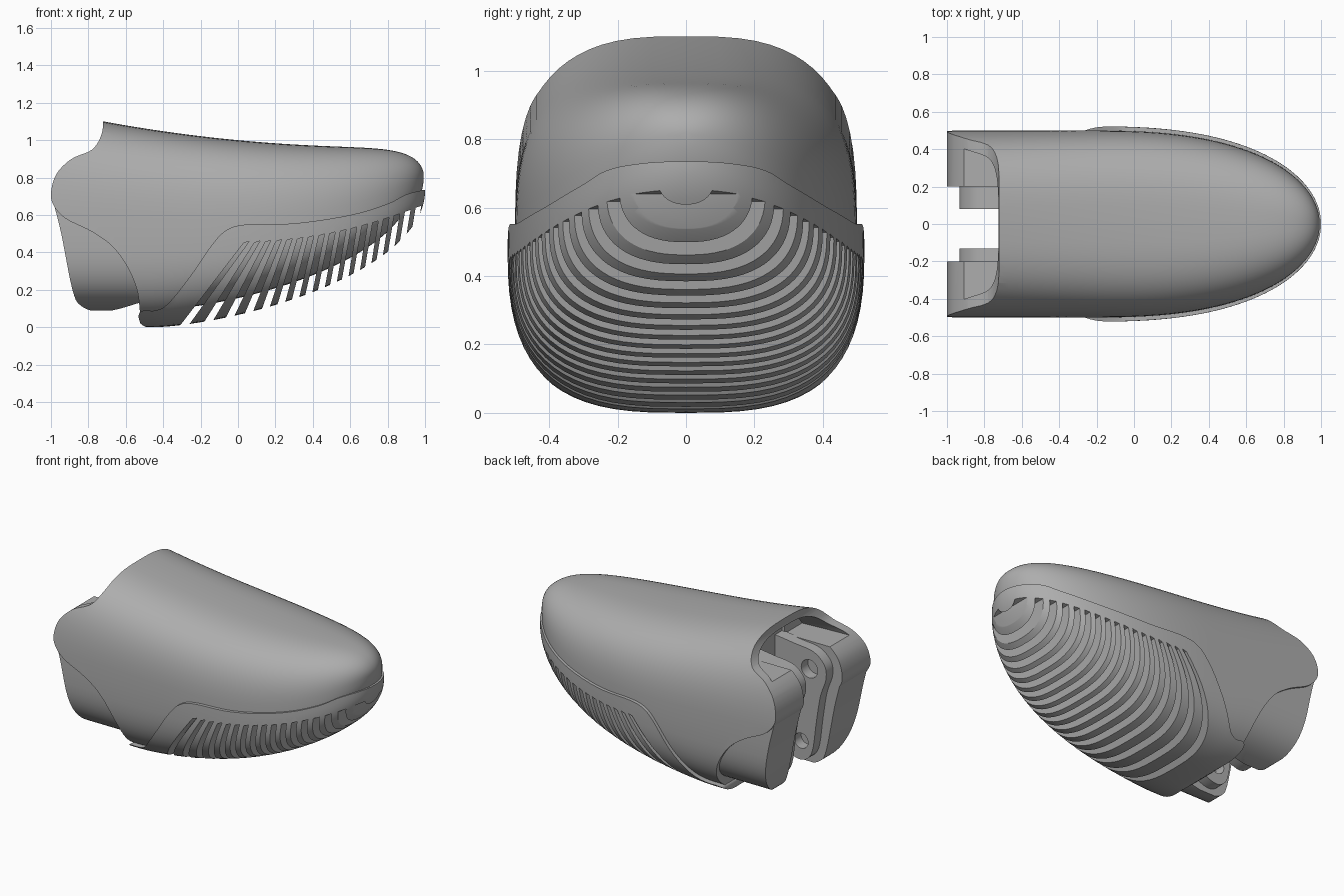
import bpy, bmesh, math

cube = bpy.data.objects.get("Cube")
if cube:
    bpy.data.objects.remove(cube, do_unlink=True)

grey = bpy.data.materials.new("plain_grey")
grey.use_nodes = True
grey.diffuse_color = (0.42, 0.42, 0.42, 1)
grey.node_tree.nodes["Principled BSDF"].inputs["Base Color"].default_value = grey.diffuse_color


def finish(name, bm):
    bmesh.ops.recalc_face_normals(bm, faces=bm.faces)
    mesh = bpy.data.meshes.new(name)
    bm.to_mesh(mesh)
    bm.free()
    mesh.materials.append(grey)
    obj = bpy.data.objects.new(name, mesh)
    bpy.context.collection.objects.link(obj)
    return obj


def rise(x, start, end, power):
    """Quarter-round falloff: 1 at start, 0 at end."""
    u = min(max((x - start) / (end - start), 0), 1)
    return math.sqrt(max(1 - u ** power, 0))


def loft(name, x0, x1, grow, lift, tip, sides=72, steps=56):
    """Fingertip-shaped solid made of superellipse rings along x."""
    bm = bmesh.new()
    rings = []
    for i in range(steps + 1):
        x = x0 + (x1 - x0) * math.sin(math.pi / 2 * i / steps * 0.985)
        end = max(x1, 0.9)
        u = min(max((x + 0.2) / (end + 0.2), 0), 1)
        half = (0.5 + grow) * rise(x, -0.2, end, 2.45)
        line = 1 - 0.095 * x + 0.062 * x * x + min(grow, 0)
        top = tip + (line - tip) * rise(x, -0.72, end, 14)
        low = tip + (lift - tip) * rise(x, -0.45, end, 1.5)
        mid = 0.5 + (tip - 0.5) * u ** 3
        n = 2 / (3 - 0.8 * u ** 3)
        ring = []
        for k in range(sides):
            a = math.tau * k / sides
            c, s = math.cos(a), math.sin(a)
            y = math.copysign(abs(c) ** n, c) * half
            z = mid + math.copysign(abs(s) ** n, s) * (top - mid if s > 0 else mid - low)
            ring.append(bm.verts.new((x, y, z)))
        rings.append(ring)
    for a, b in zip(rings, rings[1:]):
        for k in range(sides):
            j = (k + 1) % sides
            bm.faces.new((a[k], a[j], b[j], b[k]))
    bm.faces.new(rings[0])
    bm.faces.new(rings[-1])
    return finish(name, bm)


def curve(points, cuts=5):
    """Smooth open path through the points."""
    p = [points[0]] + points + [points[-1]]
    out = []
    for a, b, c, d in zip(p, p[1:], p[2:], p[3:]):
        for i in range(cuts):
            t = i / cuts
            out.append(tuple(0.5 * (2 * q + (r - o) * t + (2 * o - 5 * q + 4 * r - s) * t * t
                                    + (3 * q - o - 3 * r + s) * t ** 3)
                             for o, q, r, s in zip(a, b, c, d)))
    return out + [points[-1]]


def add_prism(bm, outline, y0, y1):
    a = [bm.verts.new((x, y0, z)) for x, z in outline]
    b = [bm.verts.new((x, y1, z)) for x, z in outline]
    bm.faces.new(a)
    bm.faces.new(b[::-1])
    for k in range(len(a)):
        j = (k + 1) % len(a)
        bm.faces.new((a[k], b[k], b[j], a[j]))


def prism(name, outline, y0=-0.8, y1=0.8):
    bm = bmesh.new()
    add_prism(bm, outline, y0, y1)
    return finish(name, bm)


def circle(x, z, r):
    return [(x + r * math.cos(math.tau * i / 24), z + r * math.sin(math.tau * i / 24))
            for i in range(24)]


def cut(obj, cutter, operation="DIFFERENCE"):
    mod = obj.modifiers.new("cut", "BOOLEAN")
    mod.operation, mod.object, mod.solver = operation, cutter, "EXACT"
    bpy.context.view_layer.objects.active = obj
    bpy.ops.object.modifier_apply(modifier=mod.name)


# Main solids
body = loft("finger_body", -1.0, 0.993, 0, 0.02, 0.81)
grip = loft("grip_pad", -0.54, 1.0, 0.022, 0, 0.73)
core = loft("grip_core", -0.45, 0.93, -0.06, 0.09, 0.76)
lug = loft("knuckle_lug", -1.0, -0.4, -0.015, 0.08, 0.7)

# Side outlines of the body, lug and pad
back_edge = curve([(-0.72, 1.11), (-0.73, 1.03), (-0.78, 0.95), (-0.89, 0.90), (-0.97, 0.82),
                   (-1.0, 0.72), (-0.985, 0.65), (-0.92, 0.58), (-0.78, 0.51), (-0.67, 0.43),
                   (-0.59, 0.32), (-0.54, 0.2), (-0.525, 0.09)])
body_side = prism("body_outline", back_edge + [(-0.52, -0.2), (1.2, -0.2), (1.2, 1.3), (-0.72, 1.3)])
lug_edge = curve([(-0.985, 0.66), (-0.945, 0.5), (-0.885, 0.2), (-0.84, 0.115), (-0.75, 0.083),
                  (-0.65, 0.095), (-0.53, 0.13)])
lug_side = prism("lug_outline", lug_edge + [(-0.43, 0.3), (-0.43, 0.75), (-0.93, 0.75)])
rim = curve([(-0.47, -0.01), (-0.52, 0.02), (-0.53, 0.07), (-0.5, 0.09), (-0.44, 0.09), (-0.37, 0.13),
             (-0.25, 0.28), (-0.14, 0.44), (-0.06, 0.52), (0.05, 0.55), (0.3, 0.555), (0.6, 0.6),
             (0.8, 0.66), (0.93, 0.72), (1.2, 0.77)])
rim_side = prism("rim_outline", rim + [(1.2, -0.2), (-0.47, -0.2)])
cut(body, body_side, "INTERSECT")
cut(lug, lug_side, "INTERSECT")
cut(grip, rim_side, "INTERSECT")

# Fanned grip slots
bm = bmesh.new()
count = 17
for i in range(count):
    f = i / (count - 1)
    x = 0.03 + 0.92 * f
    z = 0.45 + 0.21 * x * x
    slope = 0.17 + 0.6 * (1 - f) ** 4
    foot = x - slope * (z + 0.1)
    add_prism(bm, [(x, z), (x + 0.03, z + 0.01), (foot + 0.03 + 0.02 * (1 - f), -0.1), (foot, -0.1)],
              -0.8, 0.8)
slots = finish("slot_cutter", bm)
cut(grip, slots)
cut(body, slots)

# Hinge gap, and the bay under the top wall that follows the body's skin
gap = prism("gap_cutter", [(-1.2, -0.2), (-0.56, -0.2), (-0.56, 0.97), (-1.2, 0.97)], -0.2, 0.2)
bay = loft("bay_cutter", -1.1, -0.58, -0.05, 0.3, 0.7)
floor = prism("bay_floor", [(-1.3, 0.885), (-0.3, 0.885), (-0.3, 1.3), (-1.3, 1.3)])
cut(bay, floor, "INTERSECT")
for obj in (body, lug):
    cut(obj, gap)
cut(body, bay)

# Hinge tongues with two pin holes
tongue = curve([(-0.55, 0.9), (-0.7, 0.88), (-0.84, 0.86), (-0.92, 0.79), (-0.93, 0.7), (-0.89, 0.58),
                (-0.86, 0.4), (-0.83, 0.2), (-0.77, 0.13), (-0.68, 0.14), (-0.55, 0.22)])
bm = bmesh.new()
for x, z, r in ((-0.81, 0.74, 0.06), (-0.75, 0.25, 0.05)):
    add_prism(bm, circle(x, z, r), -0.3, 0.3)
pins = finish("pin_cutter", bm)
parts = [body, grip, core, lug]
for name, y0, y1 in (("left_tongue", 0.08, 0.21), ("right_tongue", -0.21, -0.13)):
    obj = prism(name, tongue, y0, y1)
    cut(obj, pins)
    parts.append(obj)

for cutter in (body_side, lug_side, rim_side, slots, gap, bay, floor, pins):
    bpy.data.objects.remove(cutter, do_unlink=True)

# Smooth surfaces with crisp cut edges
bpy.ops.object.select_all(action="DESELECT")
for obj in parts:
    obj.select_set(True)
bpy.context.view_layer.objects.active = body
bpy.ops.object.shade_smooth_by_angle(angle=math.radians(30))
